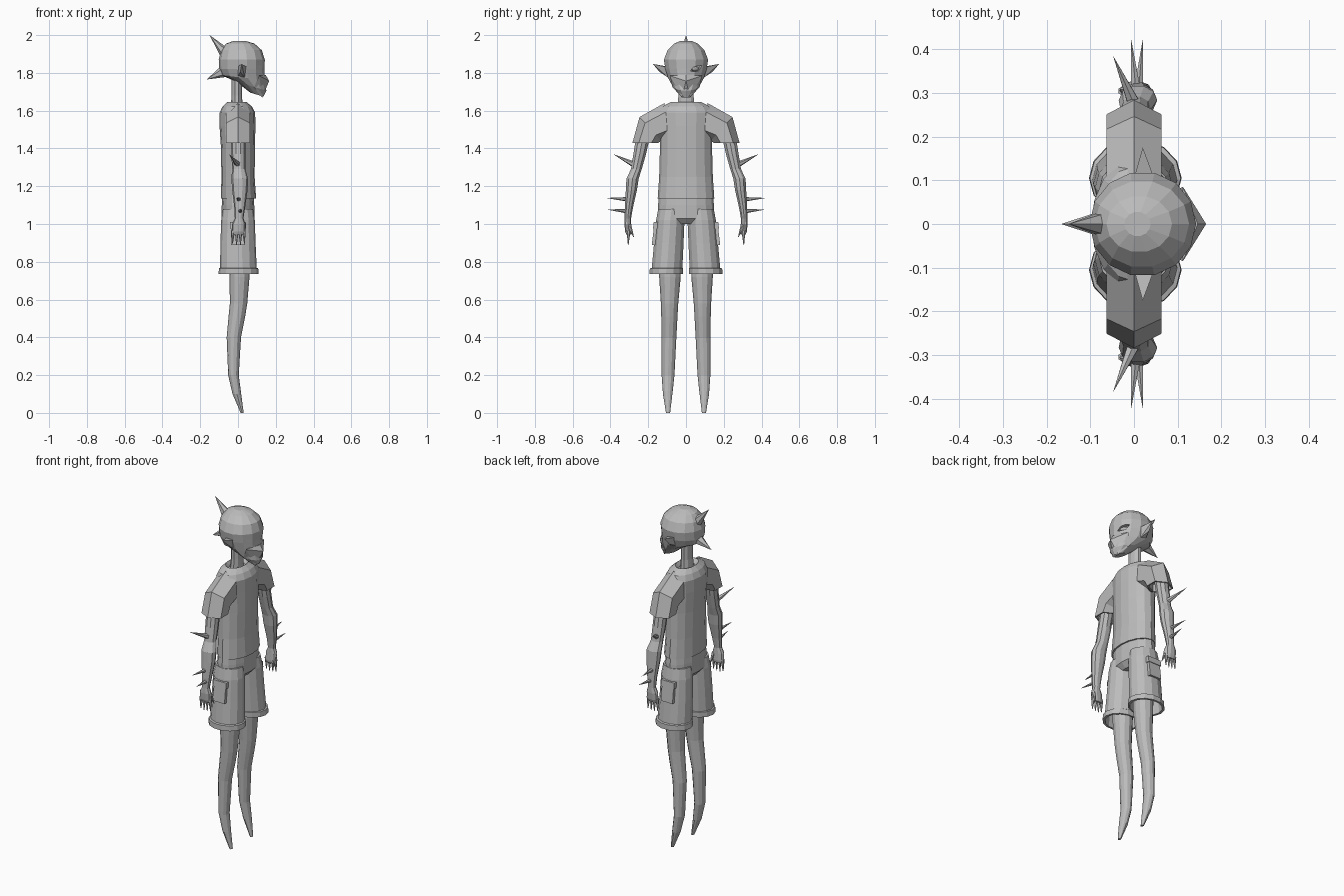
import bpy, bmesh, math
from mathutils import Vector, Matrix

grey = bpy.data.materials.new("plain_grey")
grey.diffuse_color = (0.5, 0.5, 0.5, 1)


def finish(name, bm):
    bmesh.ops.recalc_face_normals(bm, faces=bm.faces)
    me = bpy.data.meshes.new(name)
    bm.to_mesh(me)
    bm.free()
    me.materials.append(grey)
    ob = bpy.data.objects.new(name, me)
    bpy.context.collection.objects.link(ob)
    return ob


def both_sides(bm):
    """Copy the geometry across the y = 0 plane."""
    geom = bm.verts[:] + bm.edges[:] + bm.faces[:]
    new = bmesh.ops.duplicate(bm, geom=geom)["geom"]
    for v in new:
        if isinstance(v, bmesh.types.BMVert):
            v.co.y = -v.co.y
    return bm


def loft(name, rings, n=12, pair=False, start=0.0):
    """Rings: x, y, z, radius x, radius y, slope along x, slope along y."""
    bm = bmesh.new()
    loops = []
    for r in rings:
        x, y, z, rx, ry, sx, sy = (tuple(r) + (0, 0))[:7]
        loop = []
        for i in range(n):
            a = start + 2 * math.pi * i / n
            dx, dy = rx * math.cos(a), ry * math.sin(a)
            loop.append(bm.verts.new((x + dx, y + dy, z + sx * dx + sy * dy)))
        loops.append(loop)
    for lo, hi in zip(loops, loops[1:]):
        for i in range(n):
            j = (i + 1) % n
            bm.faces.new((lo[i], lo[j], hi[j], hi[i]))
    bm.faces.new(loops[0][::-1])
    bm.faces.new(loops[-1])
    return finish(name, both_sides(bm) if pair else bm)


def hull(name, pts, pair=False):
    bm = bmesh.new()
    for p in pts:
        bm.verts.new(p)
    bmesh.ops.convex_hull(bm, input=bm.verts[:])
    return finish(name, both_sides(bm) if pair else bm)


def spike(name, base, tip, r, n=6, pair=False, tip_r=0.0):
    bm = bmesh.new()
    d = Vector(tip) - Vector(base)
    mat = (Matrix.Translation((Vector(base) + Vector(tip)) / 2)
           @ d.to_track_quat('Z', 'Y').to_matrix().to_4x4())
    bmesh.ops.create_cone(bm, cap_ends=True, segments=n, radius1=r,
                          radius2=tip_r, depth=d.length, matrix=mat)
    return finish(name, both_sides(bm) if pair else bm)


# Head with a forward-sloping jaw
head = loft("head", [
    (0.10, 0, 1.685, 0.035, 0.032, -0.3), (0.07, 0, 1.73, 0.08, 0.07, -0.3),
    (0.027, 0, 1.775, 0.113, 0.097, -0.1), (0.02, 0, 1.82, 0.12, 0.112),
    (0.02, 0, 1.87, 0.122, 0.12), (0.018, 0, 1.92, 0.108, 0.10),
    (0.012, 0, 1.955, 0.075, 0.065), (0.008, 0, 1.97, 0.03, 0.028)], 14)

# Face guard covering nose and mouth
hull("face_guard", [(0.165, 0, 1.757), (0.146, 0, 1.79)] + [
    (x, s * y, z) for s in (1, -1) for x, y, z in
    ((0.128, 0.022, 1.67), (0.112, 0.085, 1.785), (0.085, 0.072, 1.725))])

# Almond eye sockets cut into the head, eyeballs inside
bm = bmesh.new()
outline = [(-0.036, -0.012), (-0.012, -0.016), (0.015, -0.01),
           (0.036, 0.016), (0.01, 0.017), (-0.018, 0.008)]
turn = Matrix.Translation((0.12, 0.055, 1.822)) @ Matrix.Rotation(0.55, 4, 'Z')
lo, hi = [[bm.verts.new(turn @ Vector((d, u, w))) for u, w in outline]
          for d in (-0.018, 0.06)]
bm.faces.new(lo[::-1])
bm.faces.new(hi)
for i in range(6):
    j = (i + 1) % 6
    bm.faces.new((lo[i], lo[j], hi[j], hi[i]))
cutter = finish("socket_cutter", both_sides(bm))
cutter.hide_render = True
cutter.hide_viewport = True
cut = head.modifiers.new("sockets", 'BOOLEAN')
cut.operation = 'DIFFERENCE'
cut.solver = 'EXACT'
cut.object = cutter

bm = bmesh.new()
bmesh.ops.create_uvsphere(bm, u_segments=10, v_segments=6, radius=1,
                          matrix=turn @ Matrix.Translation((-0.016, 0, 0))
                          @ Matrix.Diagonal((0.012, 0.026, 0.013, 1)))
finish("eyeballs", both_sides(bm))

# Pointed ears and the two spikes on the back of the head
hull("ears", [(0.0, 0.105, 1.835), (0.048, 0.10, 1.83), (0.035, 0.095, 1.775),
              (0.0, 0.10, 1.785), (0.012, 0.14, 1.805), (0.02, 0.175, 1.847)], True)
spike("upper_head_spike", (-0.065, 0, 1.90), (-0.15, 0, 2.0), 0.032)
spike("lower_head_spike", (-0.07, 0, 1.81), (-0.166, 0, 1.765), 0.034)

# Neck
loft("neck", [(-0.008, 0, 1.60, 0.032, 0.05), (-0.006, 0, 1.68, 0.028, 0.042),
              (-0.006, 0, 1.77, 0.028, 0.042)], 10)

# Shirt body with raised collar
loft("shirt", [
    (0, 0, 1.17, 0.08, 0.135), (0.002, 0, 1.135, 0.085, 0.142),
    (0.003, 0, 1.135, 0.093, 0.15), (0, 0, 1.25, 0.088, 0.142),
    (0, 0, 1.40, 0.09, 0.138), (-0.003, 0, 1.52, 0.095, 0.14),
    (-0.003, 0, 1.59, 0.094, 0.147), (-0.004, 0, 1.622, 0.078, 0.13),
    (-0.006, 0, 1.645, 0.052, 0.08), (-0.006, 0, 1.625, 0.036, 0.055)], 16)

# Sleeves, hollow at the hem
loft("sleeves", [
    (0, 0.10, 1.545, 0.072, 0.015, 0, 6.3),
    (0, 0.188, 1.503, 0.072, 0.058, 0, 1.09),
    (0, 0.217, 1.428, 0.073, 0.067), (0, 0.217, 1.428, 0.064, 0.058),
    (0, 0.205, 1.47, 0.055, 0.045)], 6, True, math.pi / 2)

# Arms down to the palms
loft("arms", [
    (0, 0.222, 1.49, 0.038, 0.04), (0.002, 0.245, 1.37, 0.037, 0.035),
    (0.004, 0.263, 1.29, 0.035, 0.03), (0.009, 0.283, 1.24, 0.044, 0.034),
    (0.01, 0.289, 1.18, 0.041, 0.031), (0.009, 0.302, 1.09, 0.029, 0.023),
    (0.006, 0.308, 1.03, 0.023, 0.018), (0.004, 0.308, 1.0, 0.036, 0.019),
    (0.003, 0.305, 0.96, 0.036, 0.018), (0.002, 0.303, 0.945, 0.032, 0.014)], 10, True)

# Clawed fingers and thumbs
for i in range(4):
    x = -0.026 + 0.019 * i
    spike("fingers_%d" % (i + 1), (x, 0.304, 0.965),
          (x * 1.1, 0.306, 0.89 + 0.006 * (i in (0, 3))), 0.011, 6, True, 0.002)
spike("thumbs", (0.028, 0.30, 0.995), (0.038, 0.277, 0.93), 0.012, 6, True, 0.002)

# Arm spikes
spike("upper_arm_spikes", (0.0, 0.275, 1.315), (-0.048, 0.385, 1.37), 0.016, 6, True)
spike("wrist_spikes", (0.005, 0.30, 1.13), (-0.007, 0.425, 1.138), 0.013, 6, True)
spike("lower_wrist_spikes", (0.01, 0.30, 1.067), (0.02, 0.422, 1.077), 0.013, 6, True)

# Shorts: hips, then hollow legs with a wider hem
loft("shorts_hips", [
    (0, 0, 1.0, 0.06, 0.10), (0, 0, 1.03, 0.087, 0.15),
    (0, 0, 1.10, 0.086, 0.148), (0, 0, 1.16, 0.082, 0.142)], 16)
loft("shorts_legs", [
    (0.002, 0.1, 0.85, 0.085, 0.075), (0.003, 0.103, 0.735, 0.092, 0.08),
    (0.003, 0.105, 0.735, 0.106, 0.09), (0.003, 0.104, 0.765, 0.104, 0.09),
    (0.002, 0.1, 0.768, 0.097, 0.083), (0.0, 0.091, 0.90, 0.093, 0.08),
    (0.0, 0.083, 1.02, 0.089, 0.077), (0.0, 0.076, 1.08, 0.08, 0.073)], 14, True)

# Side pockets with flaps
for name, z0, z1, w, out in (("pockets", 0.89, 0.99, 0.038, 0.0),
                             ("pocket_flaps", 0.975, 1.01, 0.043, 0.004)):
    hull(name, [(x, y, z) for x in (-w, w) for z, y1 in
                ((z0, 0.181 + out - (z0 - 0.89) * 0.12),
                 (z1, 0.181 + out - (z1 - 0.89) * 0.12))
                for y in (0.14, y1)], True)

# Tapering legs that end in points
loft("legs", [
    (0.006, 0.085, 0.90, 0.058, 0.057), (0.008, 0.085, 0.72, 0.053, 0.057),
    (0.003, 0.087, 0.58, 0.046, 0.046), (-0.006, 0.088, 0.51, 0.044, 0.043),
    (-0.022, 0.09, 0.40, 0.038, 0.039), (-0.024, 0.095, 0.20, 0.028, 0.034),
    (-0.006, 0.097, 0.10, 0.023, 0.025), (0.022, 0.095, 0.0, 0.008, 0.011)], 12, True)
